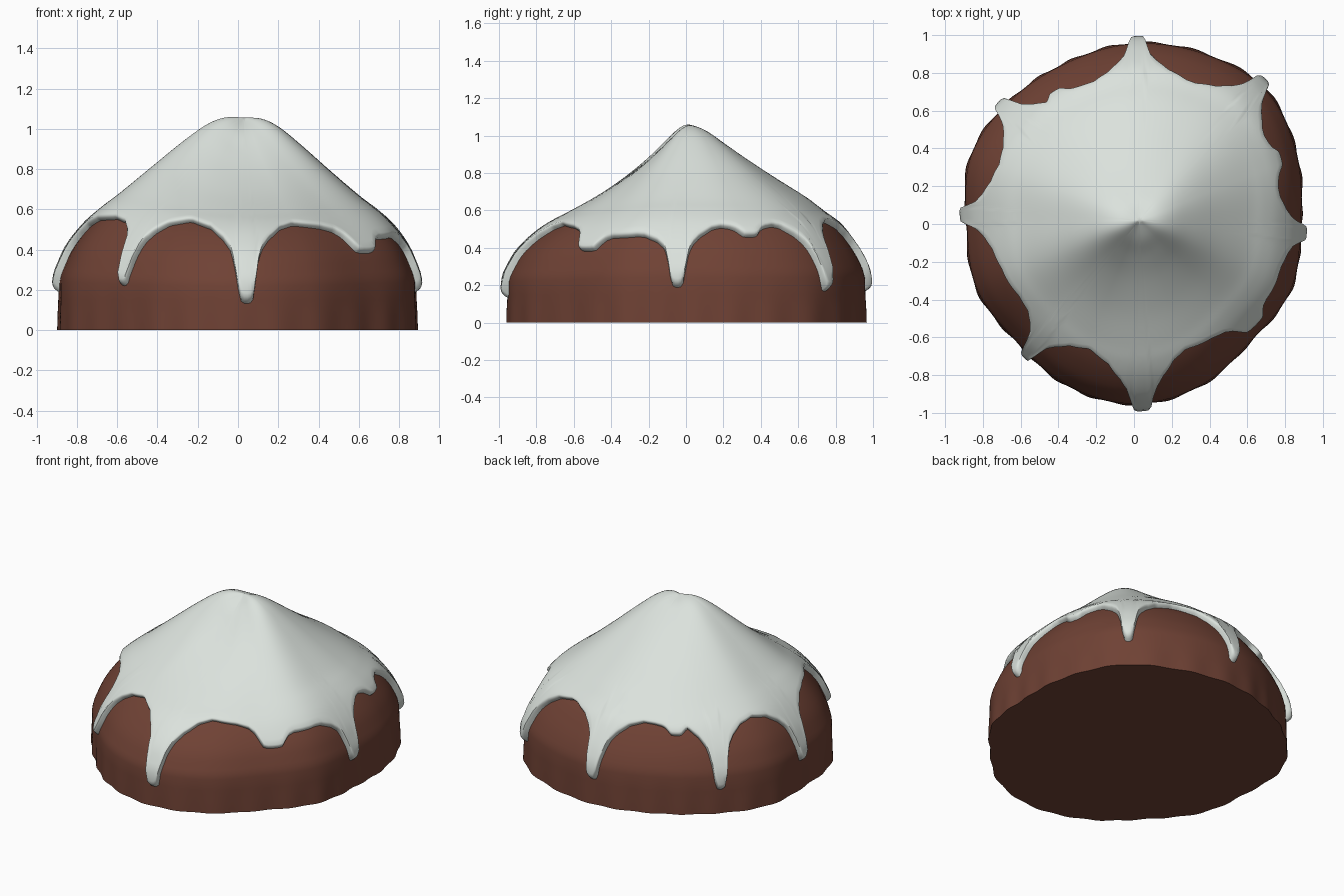
import bpy, bmesh, math

if "Cube" in bpy.data.objects:
    bpy.data.objects.remove(bpy.data.objects["Cube"])

COLS, RINGS = 400, 28
TAU = 2 * math.pi


def spline(vals, t, loop=False):
    """Catmull-Rom through evenly spaced values."""
    n = len(vals)
    i = math.floor(t)
    if not loop:
        i = max(0, min(n - 2, i))
    u = t - i
    get = (lambda k: vals[k % n]) if loop else (lambda k: vals[max(0, min(n - 1, k))])
    a, b, c, d = (get(i + k) for k in (-1, 0, 1, 2))
    return b + 0.5 * u * (c - a + u * (2*a - 5*b + 4*c - d + u * (3*(b - c) + d - a)))


# Plan outline: radius every 22.5 degrees, counter-clockwise from +x
PLAN = [.887, .94, 1.0, .98, .96, .93, .93, .94, .89, .905, .885, .93, .957, .93, .88, .905]
# Section: radius fraction, and heights toward side, front and back
FRAC = [0, .1, .2, .33, .5, .67, .77, .86, .95, 1.0, 1.03, 1.045]
SIDE = [1.055, 1.05, 1.01, .92, .79, .665, .60, .53, .43, .34, .26, .11]
FRONT = [1.055, .985, .89, .785, .675, .585, .535, .475, .39, .31, .24, .09]
BACK = [1.055, 1.02, .955, .87, .765, .665, .59, .53, .42, .34, .26, .11]
LAST = len(FRAC) - 1


def radius(a):
    return spline(PLAN, a / TAU * 16, True)


def height(a, t):
    w = math.sin(a) ** 2
    z = (1 - w) * spline(SIDE, t) + w * spline(FRONT if math.sin(a) < 0 else BACK, t)
    # fuller shoulder toward the front left
    swell = max(0, math.cos(a - math.radians(215))) ** 4
    return z + .04 * swell * max(0, math.sin(math.pi * min(1, spline(FRAC, t))))


def outer(a, t):
    f = spline(FRAC, t)
    r = f * radius(a)
    return (r * math.cos(a) + .03 * max(0, 1 - f), r * math.sin(a) + .02 * max(0, 1 - f), height(a, t))


def inner(a, t):
    x, y, z = outer(a, t)
    return (x * .965, y * .965, z - .02)


# Icing rim: drips as (angle, tip height, width scale)
DRIPS = [(-3, .21, 1), (24, .475, 1.3), (48, .19, .85), (89, .19, .85), (121, .49, 1.2),
         (138, .18, .9), (177, .21, 1), (230.5, .24, .85), (272.5, .155, 1), (320, .4, 2)]
SHAPE = [(0, 1), (.02, .99), (.035, .95), (.047, .76), (.065, .5), (.09, .33), (.14, .2),
         (.23, .07), (.38, 0)]
RIM_TOP = [.53, .54, .55, .55, .54, .55, .55, .55, .55, .565, .57, .555, .54, .545, .55, .49]


def rim_height(a):
    top = spline(RIM_TOP, a / TAU * 16, True)
    drop = 0
    for deg, tip, wide in DRIPS:
        d = abs((a - math.radians(deg) + math.pi) % TAU - math.pi) / wide
        for (d0, s0), (d1, s1) in zip(SHAPE, SHAPE[1:]):
            if d0 <= d < d1:
                s = s0 + (s1 - s0) * (d - d0) / (d1 - d0)
                drop = max(drop, s * (top - tip))
    return top - drop


def rim_t(a):
    goal, lo, hi = rim_height(a), 0, LAST
    for _ in range(24):
        mid = (lo + hi) / 2
        if height(a, mid) > goal:
            lo = mid
        else:
            hi = mid
    return lo


def lathe(name, column, color, cap=False):
    """Skin columns of points (apex first) into a closed-round mesh."""
    bm = bmesh.new()
    cols = [column(TAU * i / COLS) for i in range(COLS)]
    apex = bm.verts.new(cols[0][0])
    grid = [[bm.verts.new(p) for p in c[1:]] for c in cols]
    for i, c in enumerate(grid):
        n = grid[(i + 1) % COLS]
        bm.faces.new((apex, c[0], n[0]))
        for j in range(len(c) - 1):
            bm.faces.new((c[j], c[j + 1], n[j + 1], n[j]))
    if cap:
        bm.faces.new([c[-1] for c in reversed(grid)])
    me = bpy.data.meshes.new(name)
    bm.to_mesh(me)
    bm.free()
    ob = bpy.data.objects.new(name, me)
    bpy.context.collection.objects.link(ob)
    mat = bpy.data.materials.new(name + "_color")
    mat.diffuse_color = (*color, 1)
    mat.use_nodes = True
    mat.node_tree.nodes["Principled BSDF"].inputs["Base Color"].default_value = mat.diffuse_color
    me.materials.append(mat)
    bpy.context.view_layer.objects.active = ob
    ob.select_set(True)
    bpy.ops.object.shade_smooth_by_angle(angle=math.radians(60))
    ob.select_set(False)
    return ob


# Sponge: dome slightly inside the icing, faintly fluted toward a flat bottom
def sponge_column(a):
    pts = [inner(a, (LAST - 1) * j / RINGS) for j in range(RINGS + 1)]
    r = radius(a)
    for z, f in ((.15, .996), (.08, .999), (0, 1.0)):
        k = r * (f + .005 * math.sin(27 * a + math.sin(3 * a)) * (1 - z / .2))
        pts.append((k * math.cos(a), k * math.sin(a), z))
    return pts


# Icing: peaked sheet cut at the dripping rim, with a rounded lip back to the sponge
def icing_column(a):
    t = rim_t(a)
    start = t - .15
    pts = [outer(a, start * j / RINGS) for j in range(RINGS + 1)]
    for deg in (30, 50, 70, 90, 105):
        o, i = outer(a, start + .15 * math.sin(math.radians(deg))), inner(a, t)
        u = 1.1 * (1 - math.cos(math.radians(deg)))
        pts.append(tuple(p + (q - p) * u for p, q in zip(o, i)))
    return pts


lathe("chocolate_sponge", sponge_column, (.16, .054, .035), cap=True)
lathe("white_icing", icing_column, (.71, .76, .72))
